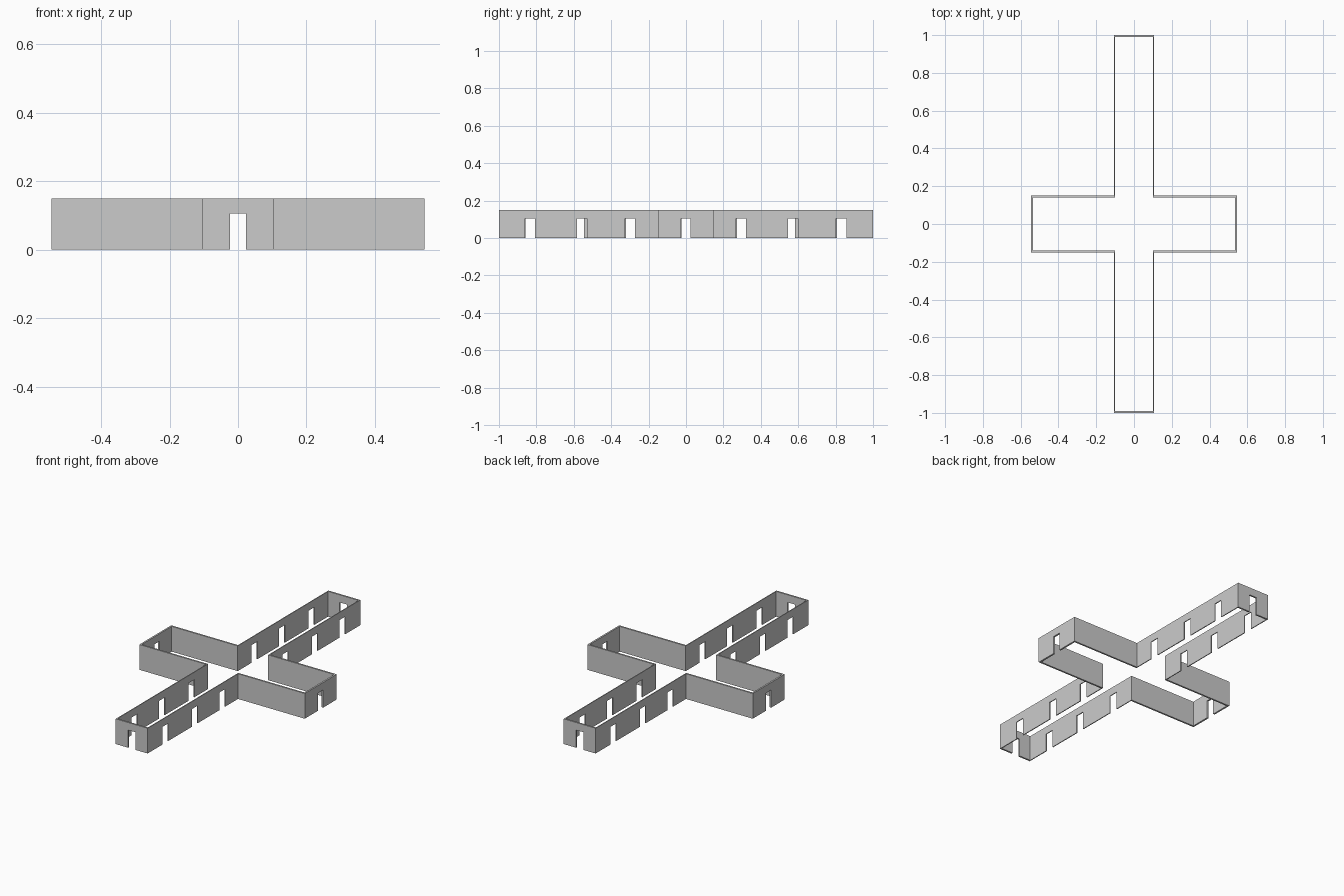
import bpy, bmesh
from mathutils import Vector

if "Cube" in bpy.data.objects:
    bpy.data.objects.remove(bpy.data.objects["Cube"])

H, DOOR_H = 0.15, 0.105      # wall and doorway heights


def wall(name, start, end, offset, doors=()):
    """Extrude a wall elevation (with doorway notches) by the vector offset.
    doors holds (centre, width), measured along the wall from its start."""
    a, b, off = Vector((*start, 0)), Vector((*end, 0)), Vector((*offset, 0))
    run = b - a
    length, axis = run.length, run.normalized()
    profile = [(0, 0)]
    for c, w in sorted(doors):
        l, r = c - w / 2, c + w / 2
        profile += [(l, 0), (l, DOOR_H), (r, DOOR_H), (r, 0)]
    profile += [(length, 0), (length, H), (0, H)]

    bm = bmesh.new()
    face = bm.faces.new([bm.verts.new(a + axis * d + Vector((0, 0, z))) for d, z in profile])
    ext = bmesh.ops.extrude_face_region(bm, geom=[face], use_keep_orig=True)
    bmesh.ops.translate(bm, vec=off, verts=[v for v in ext["geom"] if isinstance(v, bmesh.types.BMVert)])
    bmesh.ops.recalc_face_normals(bm, faces=bm.faces[:])
    mesh = bpy.data.meshes.new(name)
    bm.to_mesh(mesh)
    bm.free()
    bpy.context.collection.objects.link(bpy.data.objects.new(name, mesh))


NX, NY = 0.105, 1.0          # outer half size of the long hall
TX, TY = 0.545, 0.15         # outer half size of the cross hall
THIN, THICK = 0.005, 0.01
Y0 = TY - THICK

# The plan repeats under a half turn
for s, tag in ((1, "a"), (-1, "b")):
    def p(x, y):
        return (s * x, s * y)

    # Long hall side walls, three doorways each
    wall("hall_side_back_" + tag, p(NX, Y0), p(NX, NY), p(-THIN, 0),
         [(y - Y0, 0.054) for y in (0.295, 0.573, 0.830)])
    wall("hall_side_front_" + tag, p(NX, -Y0), p(NX, -NY), p(-THIN, 0),
         [(y - Y0, 0.054) for y in (0.299, 0.556, 0.834)])
    # Long hall end wall
    e = NX - THIN
    wall("hall_end_" + tag, p(-e, NY), p(e, NY), p(0, -THICK), [(e, 0.048)])
    # Cross hall side walls
    wall("cross_side_back_" + tag, p(NX, TY), p(TX, TY), p(0, -THICK))
    wall("cross_side_front_" + tag, p(NX, -TY), p(TX, -TY), p(0, THICK))
    # Cross hall end wall
    wall("cross_end_" + tag, p(TX, -Y0), p(TX, Y0), p(-THICK, 0), [(Y0 - 0.002, 0.05)])
